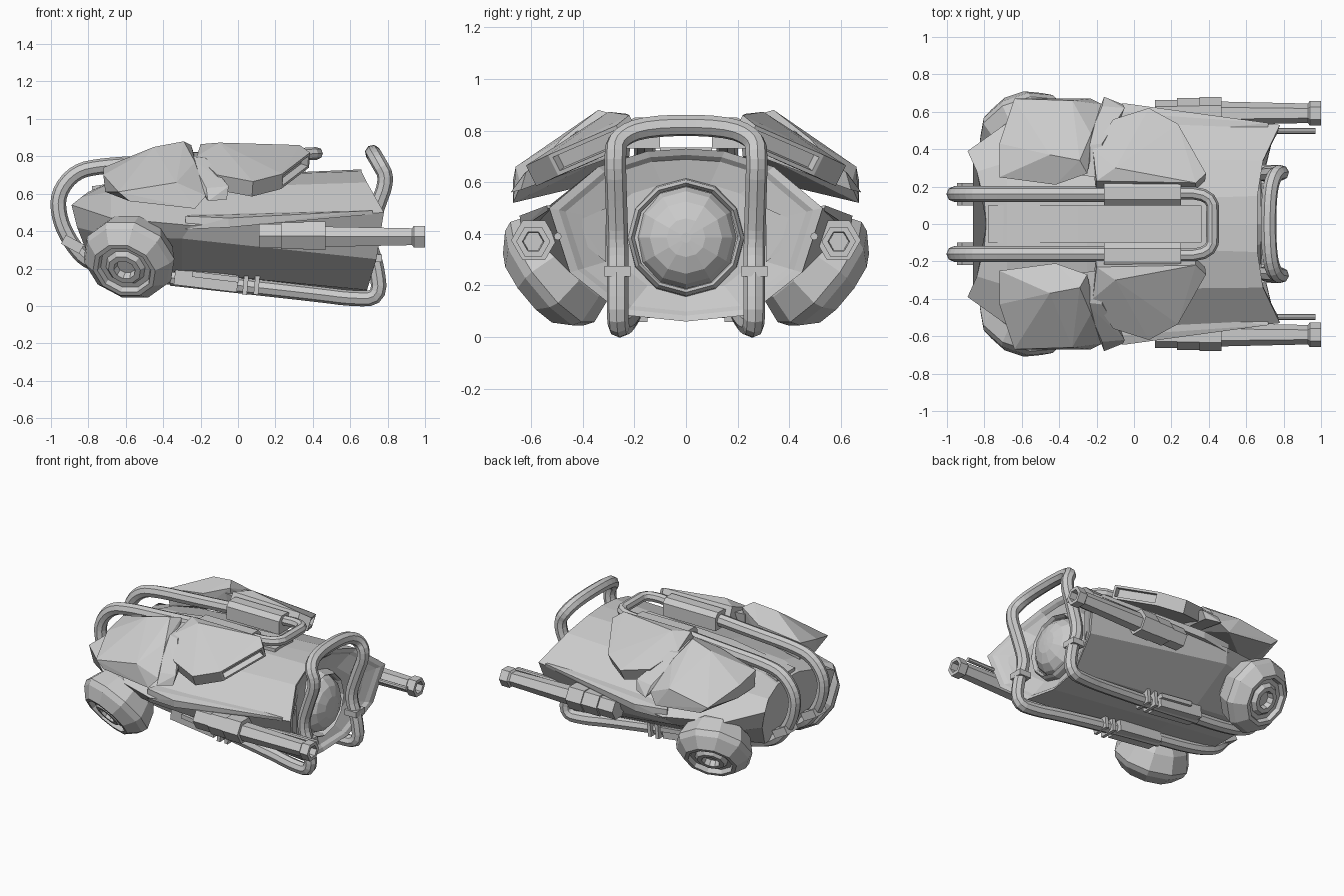
import bpy, bmesh, math
from mathutils import Vector, Matrix

if "Cube" in bpy.data.objects:
    bpy.data.objects.remove(bpy.data.objects["Cube"])


def finish(name, bm):
    bmesh.ops.recalc_face_normals(bm, faces=bm.faces[:])
    me = bpy.data.meshes.new(name)
    bm.to_mesh(me)
    bm.free()
    ob = bpy.data.objects.new(name, me)
    bpy.context.collection.objects.link(ob)
    return ob


def hull(name, pts, s=1, slot=None):
    """Faceted convex plate; slot = direction of the face that gets a recess."""
    bm = bmesh.new()
    for x, y, z in pts:
        bm.verts.new((x, y * s, z))
    res = bmesh.ops.convex_hull(bm, input=bm.verts[:])
    loose = {v for v in res["geom_interior"] + res["geom_unused"]
             if isinstance(v, bmesh.types.BMVert)}
    bmesh.ops.delete(bm, geom=list(loose), context='VERTS')
    bmesh.ops.dissolve_limit(bm, angle_limit=0.03, verts=bm.verts[:], edges=bm.edges[:])
    if slot:
        bmesh.ops.recalc_face_normals(bm, faces=bm.faces[:])
        bm.normal_update()
        d = Vector((slot[0], slot[1] * s, slot[2]))
        f = max(bm.faces, key=lambda f: f.normal.dot(d))
        bmesh.ops.inset_individual(bm, faces=[f], thickness=0.022)
        bmesh.ops.inset_individual(bm, faces=[f], thickness=0.004, depth=-0.04)
    return finish(name, bm)


def box(name, c, size, tilt=0.0):
    bm = bmesh.new()
    m = Matrix.Translation(c) @ Matrix.Rotation(tilt, 4, 'Y') @ Matrix.Diagonal((*size, 1))
    bmesh.ops.create_cube(bm, size=1, matrix=m)
    return finish(name, bm)


def skin(bm, rings):
    vs = [[bm.verts.new(p) for p in r] for r in rings]
    n = len(vs[0])
    for a, b in zip(vs, vs[1:]):
        for i in range(n):
            bm.faces.new((a[i], a[(i + 1) % n], b[(i + 1) % n], b[i]))
    bm.faces.new(vs[0])
    bm.faces.new(vs[-1])


def revolve(name, profile, origin, axis, n):
    """Lathe of (radius, height) points around an axis."""
    m = Matrix.Translation(origin) @ Vector(axis).to_track_quat('Z', 'Y').to_matrix().to_4x4()
    bm = bmesh.new()
    skin(bm, [[m @ Vector((r * math.cos(2 * math.pi * i / n), r * math.sin(2 * math.pi * i / n), h))
               for i in range(n)] for r, h in profile])
    return finish(name, bm)


def pipe(name, pts, r, rounds=2):
    """Eight-sided tube with corners rounded by corner cutting."""
    pts = [Vector(p) for p in pts]
    for _ in range(rounds):
        new = [pts[0]]
        for a, b in zip(pts, pts[1:]):
            new += [a.lerp(b, 0.25), a.lerp(b, 0.75)]
        pts = new + [pts[-1]]
    cu = bpy.data.curves.new(name, 'CURVE')
    cu.dimensions = '3D'
    cu.bevel_depth = r
    cu.bevel_resolution = 2
    cu.use_fill_caps = True
    sp = cu.splines.new('POLY')
    sp.points.add(len(pts) - 1)
    for p, q in zip(sp.points, pts):
        p.co = (*q, 1)
    ob = bpy.data.objects.new(name, cu)
    bpy.context.collection.objects.link(ob)
    bpy.ops.object.select_all(action='DESELECT')
    ob.select_set(True)
    bpy.context.view_layer.objects.active = ob
    bpy.ops.object.convert(target='MESH')
    for f in ob.data.polygons:
        f.use_smooth = False
    return ob


# Main hull: half cross-sections from tail to nose, mirrored and skinned
sections = [
    [(-.79, 0, .61), (-.80, .12, .61), (-.84, .28, .58), (-.89, .39, .54), (-.86, .38, .42), (-.79, .25, .24), (-.77, 0, .22)],
    [(-.68, 0, .66), (-.68, .12, .66), (-.68, .33, .61), (-.68, .54, .47), (-.66, .47, .37), (-.6, .25, .21), (-.6, 0, .2)],
    [(-.25, 0, .69), (-.25, .12, .69), (-.25, .35, .63), (-.25, .63, .43), (-.3, .56, .36), (-.3, .25, .18), (-.3, 0, .17)],
    [(.66, 0, .73), (.66, .15, .72), (.69, .34, .66), (.78, .53, .5), (.74, .45, .25), (.69, .24, .085), (.67, 0, .06)],
]


def full(half):
    return [Vector(p) for p in half] + [Vector((x, -y, z)) for x, y, z in half[-2:0:-1]]


rings = [full(s) for s in sections]
for k, back in ((.93, .01), (.88, .03), (.62, .08)):
    rings.append([Vector((p.x * (1 if k > .8 else .5) + (0 if k > .8 else .36) - back,
                          p.y * k, .385 + (p.z - .385) * k)) for p in rings[3]])
bm = bmesh.new()
skin(bm, rings)
finish("hull", bm)

# Nose collar and faceted dome
revolve("nose_collar", [(.24, -.1), (.225, .05), (.212, .07), (.2, .05), (.2, 0)], (.61, 0, .385), (1, 0, 0), 12)
revolve("nose_dome", [(.195, -.05), (.198, .03), (.18, .07), (.14, .11), (.075, .135), (.02, .14)],
        (.6, 0, .385), (1, 0, 0), 12)

# Front pipe arch running down the nose and back under the hull
half = [(.72, 0, .82), (.72, .15, .82), (.75, .27, .77), (.8, .275, .68), (.74, .27, .52), (.69, .265, .36),
        (.74, .265, .22), (.76, .265, .04), (.6, .25, .04), (.45, .23, .06), (.0, .20, .11), (-.36, .19, .15)]
pipe("front_pipe", [(x, -y, z) for x, y, z in half[:0:-1]] + half[1:], .042)

# Loop pipe on the roof and spine plate
pipe("roof_loop_pipe", [(.15, .165, .80), (.42, .165, .815), (.42, 0, .815), (.42, -.165, .815), (.15, -.165, .80)], .034)
hull("spine_plate", [(x, y * w, z - d) for x, w, z in ((-.78, .1, .64), (-.3, .1, .71), (.36, .1, .735))
                     for y in (-1, 1) for d in (0, .04)])

for s, side in ((-1, "front"), (1, "back")):
    # Rear pipes sweeping over the tail and under the hull
    pipe("tail_pipe_" + side, [(x, y * s, z) for x, y, z in (
        (-.1, .16, .79), (-.45, .16, .765), (-.72, .16, .75), (-.87, .16, .72), (-.965, .16, .60), (-.955, .16, .46),
        (-.89, .16, .33), (-.80, .16, .23), (-.6, .17, .18), (-.3, .18, .15))], .042)
    box("tail_clamp_" + side, (-.885, .16 * s, .33), (.11, .12, .055), .5)
    box("nose_clamp_" + side, (.725, .265 * s, .255), (.09, .1, .04))
    for x in (.04, .1):
        box("belly_clamp_" + side, (x, .21 * s, .11), (.025, .12, .1), .1)
    box("belly_box_" + side, (-.17, .2 * s, .138), (.34, .13, .09), .12)
    box("belly_rail_" + side, (-.12, .27 * s, .155), (.25, .03, .03), .12)

    # Roof boxes with chamfered tops
    hull("roof_box_" + side, [(x, y, z) for x in (-.16, .25) for y, z in
                              ((.1, .73), (.1, .82), (.13, .85), (.2, .85), (.25, .82), (.25, .73))], s)

    # Shoulder armour: rear pad, band and slotted forward pad
    hull("rear_pad_" + side, [
        (-.72, .25, .74), (-.71, .25, .62), (-.72, .43, .70), (-.71, .43, .61), (-.64, .67, .61), (-.58, .67, .56),
        (-.33, .66, .66), (-.23, .67, .52), (-.17, .64, .59), (-.42, .21, .80), (-.42, .22, .70), (-.45, .37, .85),
        (-.29, .34, .88), (-.25, .27, .86), (-.23, .48, .77), (-.25, .3, .7)], s)
    hull("pad_band_" + side, [
        (-.28, .26, .82), (-.2, .25, .82), (-.26, .42, .80), (-.17, .43, .79), (-.17, .63, .63), (-.05, .62, .64),
        (-.16, .68, .56), (-.06, .64, .57), (-.26, .28, .70), (-.18, .28, .70)], s)
    rim = [(-.2, .23, .865), (-.22, .4, .80), (-.11, .56, .70), (.08, .62, .665), (.235, .535, .705), (.385, .27, .82),
           (.33, .22, .86)]
    hull("forward_pad_" + side, rim + [(-.1, .3, .873)] + [(x - .005, y - .04, z - .08) for x, y, z in rim],
         s, slot=(.9, .45, 0))

    # Side thruster pods, tilted down and back
    revolve("pod_" + side, [(.13, -.17), (.215, -.08), (.255, .03), (.24, .07), (.175, .135), (.15, .135), (.14, .105),
                            (.11, .105), (.09, .13), (.06, .13), (.05, .09), (.01, .09)],
            (-.575, .495 * s, .27), (-.25, .76 * s, -.6), 10)

    # Side guns: stepped hex blocks, hex barrel, bored muzzle and thin rod
    for x, r in ((.17, .074), (.29, .083), (.41, .088)):
        revolve("gun_block_" + side, [(r, -.059), (r, .059)], (x, .59 * s, .375), (1, 0, 0), 6)
    revolve("gun_barrel_" + side, [(.064, .4), (.052, .93), (.066, .94), (.066, 1.0), (.042, 1.0), (.038, .9)],
            (0, .592 * s, .37), (1, 0, 0), 6)
    revolve("rod_" + side, [(.015, .55), (.015, .97)], (0, .497 * s, .39), (1, 0, 0), 8)

    # Side fin under the upper shell edge and triangular nose vent
    hull("side_fin_" + side, [(-.28, .61, .48), (-.28, .61, .41), (-.05, .645, .47), (-.05, .64, .42), (.72, .54, .51),
                              (.72, .535, .49), (-.2, .45, .5), (.7, .45, .5)], s)
    hull("nose_vent_" + side, [(x + dx, y, z) for x, y, z in ((.675, .31, .5), (.675, .31, .29), (.72, .42, .45),
                                                              (.715, .42, .38)) for dx in (0, -.04)], s)
